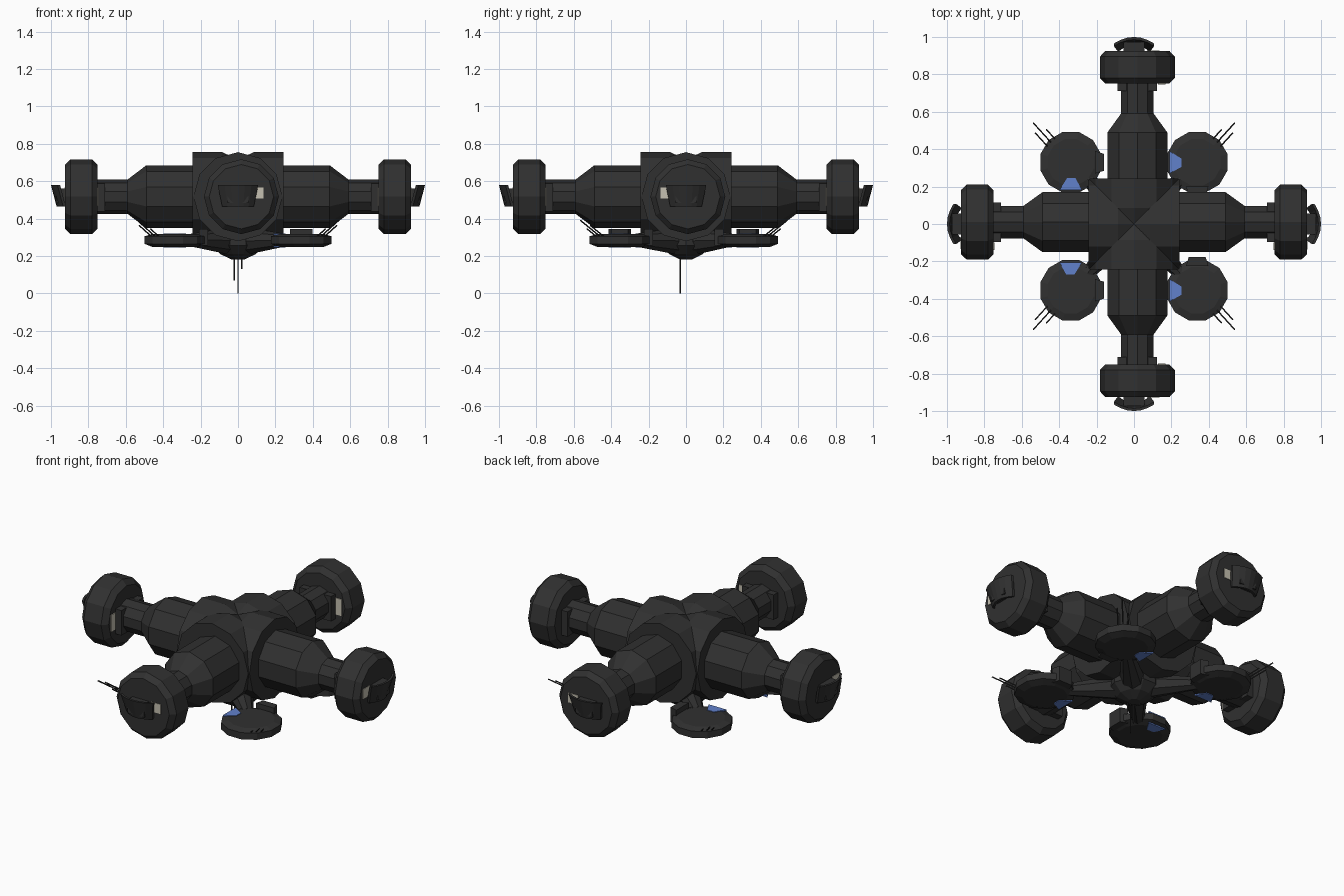
import bpy, bmesh, math
from mathutils import Matrix, Vector

if "Cube" in bpy.data.objects:
    bpy.data.objects.remove(bpy.data.objects["Cube"])


def material(name, rgb):
    m = bpy.data.materials.new(name)
    m.diffuse_color = (*rgb, 1)
    m.use_nodes = True
    m.node_tree.nodes["Principled BSDF"].inputs["Base Color"].default_value = m.diffuse_color
    return m


HULL = material("dark_hull", (0.030, 0.030, 0.030))
CREAM = material("cream_window", (0.56, 0.53, 0.44))
BLUE = material("blue_window", (0.12, 0.22, 0.60))

ZC = 0.517  # height of the arm axis


def add(name, verts, faces, mat, mx=Matrix()):
    me = bpy.data.meshes.new(name)
    me.from_pydata([mx @ Vector(v) for v in verts], [], faces)
    bm = bmesh.new()
    bm.from_mesh(me)
    bmesh.ops.recalc_face_normals(bm, faces=bm.faces)
    bm.to_mesh(me)
    bm.free()
    me.materials.append(mat)
    ob = bpy.data.objects.new(name, me)
    bpy.context.collection.objects.link(ob)
    return ob


def lathe(name, profile, n, mat, mx=Matrix()):
    """Solid of revolution about local x, with a vertex at the top."""
    verts, faces = [], []
    for t, r in profile:
        for i in range(n):
            a = 2 * math.pi * i / n
            verts.append((t, r * math.sin(a), r * math.cos(a)))
    for k in range(len(profile) - 1):
        for i in range(n):
            j = (i + 1) % n
            faces.append((k * n + i, k * n + j, (k + 1) * n + j, (k + 1) * n + i))
    faces.append(tuple(range(n)))
    faces.append(tuple(range((len(profile) - 1) * n, len(profile) * n)))
    return add(name, verts, faces, mat, mx)


def box(name, lo, hi, mat, mx=Matrix()):
    v = [(x, y, z) for x in (lo[0], hi[0]) for y in (lo[1], hi[1]) for z in (lo[2], hi[2])]
    f = [(0, 1, 3, 2), (4, 6, 7, 5), (0, 4, 5, 1), (2, 3, 7, 6), (0, 2, 6, 4), (1, 5, 7, 3)]
    return add(name, v, f, mat, mx)


def prism(name, pts, z0, z1, mat, mx=Matrix()):
    n = len(pts)
    v = [(x, y, z0) for x, y in pts] + [(x, y, z1) for x, y in pts]
    f = [tuple(range(n)), tuple(range(n, 2 * n))]
    f += [(i, (i + 1) % n, n + (i + 1) % n, n + i) for i in range(n)]
    return add(name, v, f, mat, mx)


def rod(name, a, b, r0, r1, n=6):
    a, b = Vector(a), Vector(b)
    d = b - a
    q = Vector((1, 0, 0)).rotation_difference(d)
    mx = Matrix.Translation(a) @ q.to_matrix().to_4x4()
    return lathe(name, [(0, r0), (d.length, r1)], n, HULL, mx)


def dish(name, mx):
    """Curved, tilted plate at the end of an arm."""
    n, verts, faces = 7, [], []
    for depth in (0, 0.014):
        for v, half in ((1, 0.108), (-1, 0.085)):
            for i in range(n):
                u = -1 + 2 * i / (n - 1)
                x = 1.0 - 0.035 * u * u - 0.015 * (1 - v) - depth
                verts.append((x, half * u, 0.005 + 0.057 * v))
    for i in range(n - 1):
        a, b, c, d = i, n + i, 2 * n + i, 3 * n + i
        faces += [(a, a + 1, b + 1, b), (c, c + 1, d + 1, d),
                  (a, a + 1, c + 1, c), (b, b + 1, d + 1, d)]
    for e in (0, n - 1):
        faces.append((e, n + e, 3 * n + e, 2 * n + e))
    add(name, verts, faces, HULL, mx)


# Four arms: hub collar, module, end pod, dish and windows
arms = (("right", 0, (0, 0.01), -1), ("back", 90, (0.018, 0), -1),
        ("left", 180, (0, 0.01), 1), ("front", 270, (0.018, 0), 1))
for label, deg, (ox, oy), s in arms:
    rot = Matrix.Rotation(math.radians(deg), 4, 'Z')
    centre = Matrix.Translation((0, 0, ZC)) @ rot
    arm = Matrix.Translation((ox, oy, ZC)) @ rot
    lathe(label + "_hub_collar", [(0, 0.20), (0.085, 0.238), (0.243, 0.238)], 12, HULL, centre)
    lathe(label + "_module", [(0.1, 0.168), (0.49, 0.168), (0.59, 0.092), (0.78, 0.092)],
          10, HULL, arm)
    lathe(label + "_pod", [(0.75, 0.17), (0.78, 0.2), (0.895, 0.2), (0.925, 0.172)],
          12, HULL, arm)
    box(label + "_dish_stem", (0.9, -0.055, -0.035), (0.972, 0.055, 0.045), HULL, centre)
    dish(label + "_dish", centre)
    for k in (-1, 1):
        box(label + "_neck_bracket", (0.71, k * 0.075 - 0.03, -0.08),
            (0.76, k * 0.075 + 0.03, 0.07), HULL, arm)
    # end window and inner window plates
    y0, y1 = sorted((s * 0.07, s * 0.135))
    box(label + "_end_window", (0.92, y0, -0.01), (0.928, y1, 0.048), CREAM, centre)
    y0, y1 = sorted((s * 0.11, s * 0.15))
    box(label + "_inner_window", (0.746, y0, -0.05), (0.753, y1, 0.05), CREAM, arm)

# Lower dome, with its three antennas
down = Matrix.Rotation(math.radians(90), 4, 'Y')
lathe("lower_dome", [(-0.36, 0.14), (-0.255, 0.14), (-0.21, 0.095), (-0.182, 0.035)],
      10, HULL, down)
for x, tip in ((-0.02, 0.07), (0, 0.0), (0.02, 0.13)):
    rod("lower_antenna", (x, -0.03, 0.2), (x, -0.03, tip), 0.004, 0.004)

# Four diagonal discs with struts, window, bracket and antennas
for sx in (-1, 1):
    for sy in (-1, 1):
        c = Vector((sx * 0.338, sy * 0.342 - 0.012, 0.285))
        mx = Matrix.Translation(c)
        turn = mx @ Matrix.Rotation(math.radians(-90), 4, 'Y') @ Matrix.Rotation(math.radians(15), 4, 'X')
        lathe("disc", [(-0.036, 0.125), (-0.02, 0.168), (0.02, 0.168), (0.032, 0.128)],
              12, HULL, turn)
        rod("disc_strut", (sx * 0.06, sy * 0.06, 0.28), (c.x - sx * 0.09, c.y - sy * 0.09, 0.285),
            0.07, 0.035, 8)
        # window and bracket swap sides between left and right discs
        win = Vector((0, -sy)) if sx < 0 else Vector((-1, 0))
        brk = Vector((1, 0)) if sx < 0 else Vector((0, -sy))

        def place(d, pts):
            return [(d.x * r - d.y * t, d.y * r + d.x * t) for r, t in pts]
        wedge = place(win, [(0.085, -0.02), (0.085, 0.025), (0.148, 0.06), (0.148, -0.06)])
        prism("disc_window_top", wedge, 0.028, 0.0355, BLUE, mx)
        prism("disc_window_bottom", wedge, -0.0395, -0.032, BLUE, mx)
        prism("disc_bracket", place(brk, [(0.13, -0.06), (0.13, 0.06), (0.178, 0.045), (0.178, -0.045)]),
              -0.03, 0.06, HULL, mx)
        for off, ln in ((0, 1.0), (0.02, 0.7), (-0.02, 0.5)):
            a = c + Vector((sx * (0.10 + off), sy * (0.10 - off), 0.015))
            d = Vector((sx * 0.10, sy * 0.11, 0.09)) * ln
            rod("disc_antenna", a, a + d, 0.004, 0.004)
